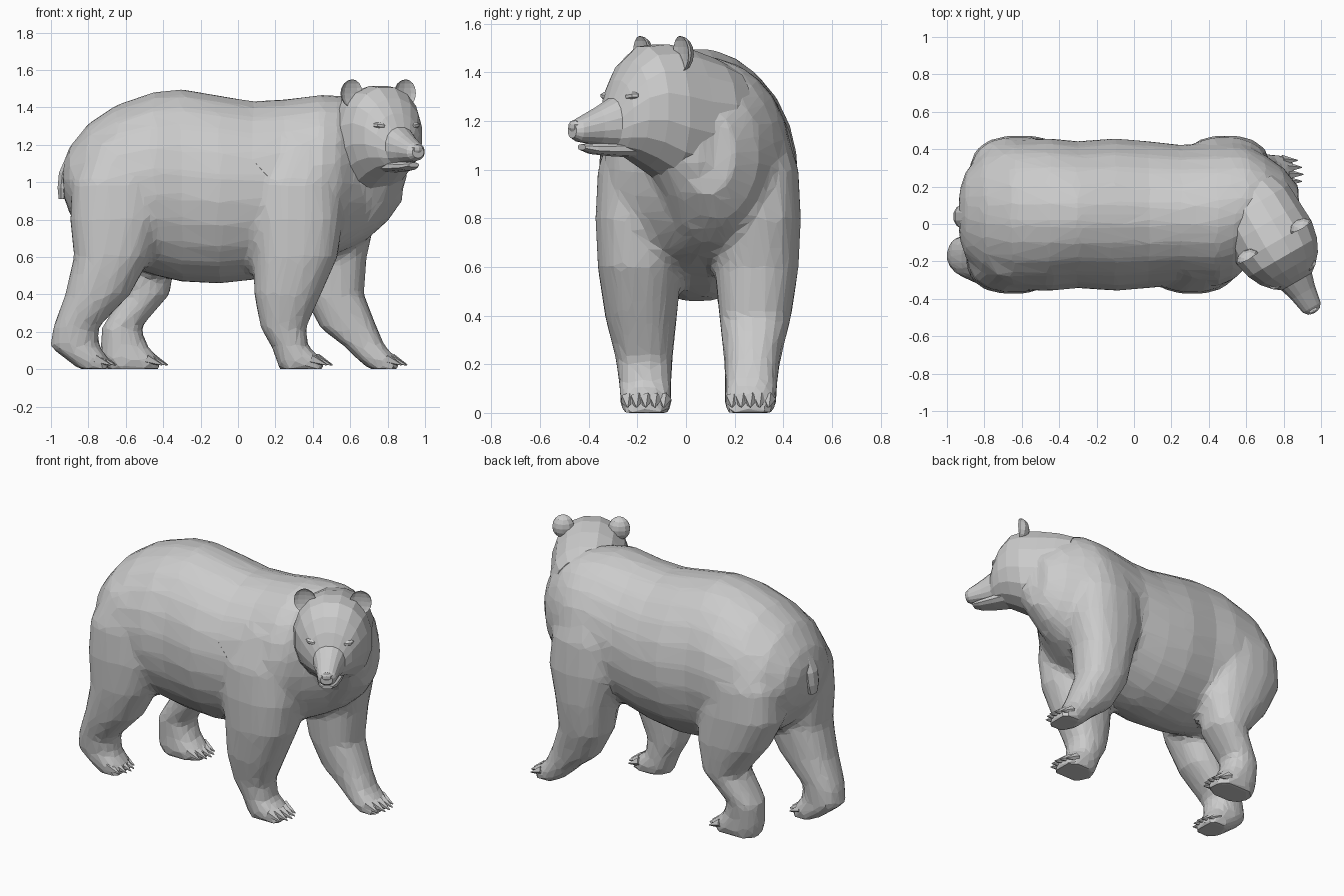
import bpy, bmesh, math
from mathutils import Vector, Matrix

X, Y, Z = Vector((1, 0, 0)), Vector((0, 1, 0)), Vector((0, 0, 1))
MID = 0.05                                   # body centre line in y
F = Vector((0.5, -0.866, 0))                 # direction the head faces
S = Vector((0.866, 0.5, 0))                  # sideways across the head
HEAD = Vector((0.75, -0.10, 0))


def ring(c, u, v, a, b, n=16, e=2.0):
    """Superellipse cross-section."""
    pts = []
    for i in range(n):
        t = 2 * math.pi * (i + 0.5) / n
        ct, st = math.cos(t), math.sin(t)
        pts.append(c + u * a * math.copysign(abs(ct) ** (2 / e), ct)
                   + v * b * math.copysign(abs(st) ** (2 / e), st))
    return pts


def loft(bm, rings):
    """Closed skin through a row of rings."""
    rows = [[bm.verts.new(p) for p in r] for r in rings]
    n = len(rows[0])
    for a, b in zip(rows, rows[1:]):
        for i in range(n):
            j = (i + 1) % n
            bm.faces.new((a[i], a[j], b[j], b[i]))
    bm.faces.new(rows[0])
    bm.faces.new(rows[-1])


def finish(bm, name):
    bmesh.ops.recalc_face_normals(bm, faces=bm.faces)
    me = bpy.data.meshes.new(name)
    bm.to_mesh(me)
    bm.free()
    ob = bpy.data.objects.new(name, me)
    bpy.context.collection.objects.link(ob)
    return ob


def blob(name, centre, axes, radii, seg=10, rows=6):
    """Ellipsoid along three given axes."""
    bm = bmesh.new()
    bmesh.ops.create_uvsphere(bm, u_segments=seg, v_segments=rows, radius=1)
    for v in bm.verts:
        v.co = centre + sum((ax * r * k for ax, r, k in zip(axes, radii, v.co)), Vector())
    return finish(bm, name)


# Torso: x, bottom, top, half width; the chest swings away from the turned head
TORSO = [(-0.935, 0.93, 1.10, 0.12), (-0.90, 0.83, 1.19, 0.23), (-0.80, 0.68, 1.315, 0.34),
         (-0.65, 0.57, 1.415, 0.40), (-0.45, 0.50, 1.485, 0.41), (-0.30, 0.465, 1.50, 0.395),
         (-0.10, 0.455, 1.465, 0.41), (0.08, 0.475, 1.435, 0.395), (0.25, 0.52, 1.445, 0.375),
         (0.45, 0.58, 1.47, 0.385), (0.54, 0.62, 1.465, 0.365), (0.61, 0.65, 1.455, 0.32),
         (0.70, 0.70, 1.42, 0.25), (0.80, 0.79, 1.34, 0.18), (0.88, 0.90, 1.24, 0.11)]
SHIFT = {0.54: 0.02, 0.61: 0.05, 0.70: 0.07, 0.80: 0.07, 0.88: 0.04}
bm = bmesh.new()
loft(bm, [ring(Vector((x, MID + SHIFT.get(x, 0), (lo + hi) / 2)), Y, Z, w, (hi - lo) / 2, 24)
          for x, lo, hi, w in TORSO])

# Legs: shared heights and distances from the centre line, own x ranges
LEVEL = [1.22, 1.0, 0.8, 0.6, 0.4, 0.22, 0.12, 0.06, 0.0]
OUTER = [0.345, 0.415, 0.425, 0.415, 0.385, 0.34, 0.325, 0.325, 0.315]
INNER = [0.05, 0.04, 0.04, 0.065, 0.085, 0.105, 0.11, 0.105, 0.115]
LEGS = [
    (-1, [(.20, .50), (.07, .55), (.06, .565), (.08, .535), (.085, .445), (.12, .365),
          (.18, .375), (.20, .45), (.22, .475)]),
    (1, [(.30, .66), (.25, .72), (.25, .735), (.31, .69), (.345, .675), (.44, .745),
         (.57, .79), (.63, .85), (.70, .875)]),
    (-1, [(-.78, -.45), (-.89, -.38), (-.90, -.395), (-.88, -.465), (-.925, -.575),
          (-.99, -.75), (-1.005, -.74), (-.93, -.69), (-.85, -.68)]),
    (1, [(-.76, -.42), (-.87, -.37), (-.88, -.34), (-.78, -.33), (-.62, -.365),
         (-.73, -.52), (-.735, -.48), (-.73, -.42), (-.71, -.405)])]
for side, spans in LEGS:
    loft(bm, [ring(Vector(((x0 + x1) / 2, MID + side * (o + i) / 2, z)), X, Y,
                   (x1 - x0) / 2, (o - i) / 2, 16, 2.4)
              for (x0, x1), z, o, i in zip(spans, LEVEL, OUTER, INNER)])

# Throat: slopes from the jaw down into the chest
loft(bm, [ring(Vector((x, y, z)), S, F, a, b, 14)
          for x, y, z, a, b in [(0.72, 0.0, 1.20, 0.20, 0.20), (0.72, 0.01, 1.02, 0.19, 0.17),
                                (0.69, 0.06, 0.88, 0.16, 0.15), (0.62, 0.08, 0.74, 0.12, 0.12)]])
body = finish(bm, "body_and_legs")
# fuse the parts and reduce to irregular flat facets
m = body.modifiers.new("fuse", 'REMESH')
m.mode, m.voxel_size = 'VOXEL', 0.025
m = body.modifiers.new("soften", 'SMOOTH')
m.factor, m.iterations = 0.5, 4
m = body.modifiers.new("facets", 'DECIMATE')
m.ratio = 0.11

# Claws: five on each foot
bm = bmesh.new()
for side, spans in LEGS:
    for k in range(5):
        off = (k - 2) / 2
        tip = Vector((spans[-1][1] - 0.012 - 0.03 * off * off, MID + side * 0.215 + off * 0.075, 0.04))
        turn = Matrix.Rotation(math.radians(112), 4, 'Y')
        bmesh.ops.create_cone(bm, cap_ends=True, segments=5, radius1=0.03, radius2=0.003,
                              depth=0.09, matrix=Matrix.Translation(tip) @ turn)
finish(bm, "claws")


def head_loft(name, rows, n, e):
    """Loft along the facing direction: distance, bottom, top, half width."""
    b = bmesh.new()
    loft(b, [ring(HEAD + F * t + Z * (lo + hi) / 2, S, Z, w, (hi - lo) / 2, n, e)
             for t, lo, hi, w in rows])
    return finish(b, name)


# Head with snout, and lower jaw
head_loft("head", [(-0.32, 1.02, 1.42, 0.19), (-0.23, 0.96, 1.46, 0.225), (-0.11, 0.93, 1.50, 0.23),
                   (0.0, 0.955, 1.52, 0.235), (0.09, 1.01, 1.51, 0.215), (0.16, 1.05, 1.45, 0.18),
                   (0.21, 1.07, 1.37, 0.135), (0.24, 1.085, 1.295, 0.095), (0.31, 1.10, 1.255, 0.074),
                   (0.40, 1.115, 1.21, 0.056), (0.425, 1.13, 1.19, 0.036)], 16, 2.2)
head_loft("lower_jaw", [(0.14, 1.05, 1.13, 0.09), (0.24, 1.055, 1.115, 0.075),
                        (0.33, 1.063, 1.11, 0.055), (0.38, 1.08, 1.105, 0.032)], 10, 2.4)

# Nose
blob("nose", HEAD + F * 0.415 + Z * 1.178, (S, F, Z), (0.036, 0.02, 0.026), 8, 5)

for side, label in ((-1, "left"), (1, "right")):
    # Ear: flattened ball with its front pushed in to a cup
    c = HEAD + S * side * 0.165 + F * 0.01 + Z * 1.475
    ear = blob("ear_" + label, c, (S, F, Z), (0.068, 0.055, 0.075), 10, 8)
    for v in ear.data.vertices:
        d = (v.co - c).dot(F)
        if d > 0.005:
            v.co -= F * d * 1.35
    # Brow slanting over the eye
    slant = (S * side + Z * 0.12).normalized()
    blob("brow_" + label, HEAD + F * 0.195 + S * side * 0.095 + Z * 1.30, (slant, F, Z),
         (0.05, 0.03, 0.02), 8, 5)

# Tail
bm = bmesh.new()
loft(bm, [ring(Vector((x, MID - 0.01, z)), X, Y, a, b, 8)
          for x, z, a, b in [(-0.89, 1.14, 0.03, 0.05), (-0.925, 1.05, 0.035, 0.06),
                             (-0.935, 0.97, 0.032, 0.055), (-0.94, 0.91, 0.02, 0.035)]])
finish(bm, "tail")
